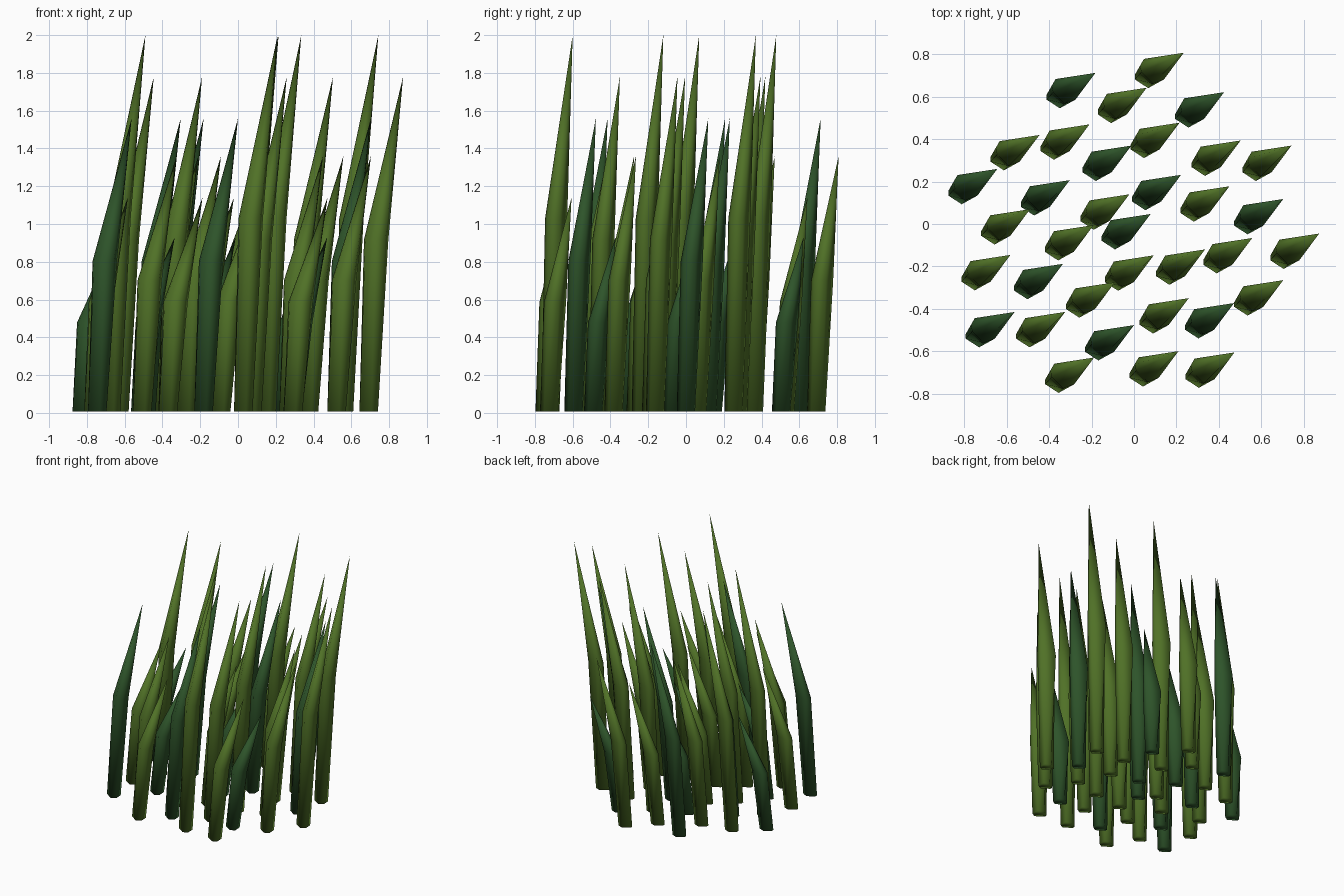
import bpy, bmesh

if "Cube" in bpy.data.objects:
    bpy.data.objects.remove(bpy.data.objects["Cube"])

def material(name, rgb):
    m = bpy.data.materials.new(name)
    m.diffuse_color = (*rgb, 1)
    m.use_nodes = True
    m.node_tree.nodes["Principled BSDF"].inputs["Base Color"].default_value = m.diffuse_color
    return m

light = material("leaf green", (0.080, 0.165, 0.020))
dark = material("deep green", (0.027, 0.088, 0.023))

# Blade cross-sections, measured from the tip (x, y)
FOOT = [(-.231, -.104), (-.231, -.126), (-.168, -.167),
        (-.133, -.146), (-.135, -.088), (-.178, -.070)]
SHOULDER = [(-.207, -.062), (-.200, -.092), (-.145, -.146),
            (-.094, -.126), (-.078, -.070), (-.188, -.029)]

def blade(name, x, y, h, mat):
    """Leaning grass blade: foot ring, wider shoulder ring, pointed tip."""
    bm = bmesh.new()
    foot = [bm.verts.new((x + a, y + b, 0.008)) for a, b in FOOT]
    mid = [bm.verts.new((x + a, y + b, h * 0.515)) for a, b in SHOULDER]
    tip = bm.verts.new((x, y, h))
    bm.faces.new(foot[::-1])
    n = len(foot)
    for i in range(n):
        j = (i + 1) % n
        bm.faces.new((foot[i], foot[j], mid[j], mid[i]))
        bm.faces.new((mid[i], mid[j], tip))
    bmesh.ops.recalc_face_normals(bm, faces=bm.faces)
    for f in bm.faces:
        f.smooth = True
    me = bpy.data.meshes.new(name)
    bm.to_mesh(me)
    bm.free()
    me.materials.append(mat)
    bpy.context.collection.objects.link(bpy.data.objects.new(name, me))

# Tip positions grouped by blade height and colour
GROUPS = [
    (2.00, light, [(-.49, .07), (.215, .478), (.21, -.60), (.335, -.12), (.743, .37)]),
    (1.78, light, [(-.446, .42), (-.19, -.005), (.258, -.35), (.503, .394), (.874, -.045)]),
    (1.36, light, [(.235, .808), (.45, .178), (-.09, -.275), (.704, -.265),
                   (-.21, .47), (.558, -.066), (-.325, -.415)]),
    (1.14, light, [(.06, .643), (-.022, .14), (-.583, -.146), (.474, -.606),
                   (.093, -.148), (-.188, -.63)]),
    (1.56, dark, [(-.563, -.415), (-.303, .207), (-.182, .713), (0, -.477),
                  (.222, .232), (.704, .118)]),
    (0.93, dark, [(.425, .622), (-.012, .37), (-.645, .26), (.078, .047),
                  (-.335, -.188), (.472, -.373)]),
]
for h, mat, tips in GROUPS:
    for x, y in tips:
        blade("grass_blade", x, y, h, mat)
